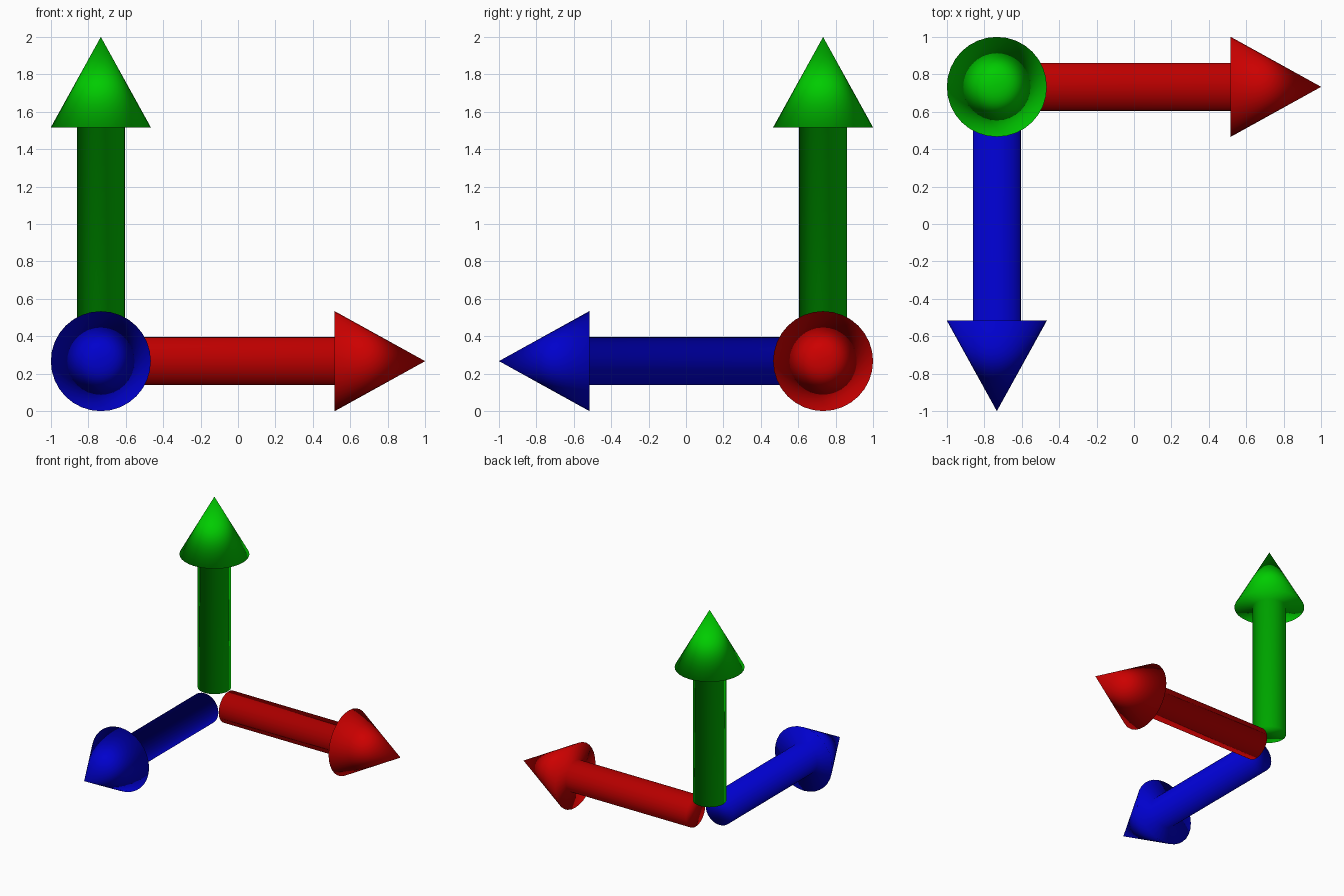
import bpy
import bmesh
import math
from mathutils import Vector

if "Cube" in bpy.data.objects:
    bpy.data.objects.remove(bpy.data.objects["Cube"])

ORIGIN = Vector((-0.733, 0.733, 0.267))
SHAFT_R, HEAD_R = 0.128, 0.267
START, NECK, TIP = 0.13, 1.25, 1.733   # distances along each arrow
SIDES = 32


def arrow(name, direction, color):
    bm = bmesh.new()

    # rings: shaft end, shaft top, head rim
    rings = []
    for r, z in ((SHAFT_R, START), (SHAFT_R, NECK), (HEAD_R, NECK)):
        angles = [2 * math.pi * i / SIDES for i in range(SIDES)]
        rings.append([bm.verts.new((r * math.cos(a), r * math.sin(a), z)) for a in angles])
    tip = bm.verts.new((0, 0, TIP))

    # shaft end cap, shaft wall and underside of head, pointed head
    bm.faces.new(reversed(rings[0]))
    for i in range(SIDES):
        j = (i + 1) % SIDES
        for low, high in zip(rings, rings[1:]):
            bm.faces.new((low[i], low[j], high[j], high[i]))
        bm.faces.new((rings[2][i], rings[2][j], tip))

    # the whole arrow is one skin, smoothed across its edges
    for f in bm.faces:
        f.smooth = True
    mesh = bpy.data.meshes.new(name)
    bm.to_mesh(mesh)
    bm.free()

    mat = bpy.data.materials.new(name + "_paint")
    mat.diffuse_color = color
    mat.use_nodes = True
    mat.node_tree.nodes["Principled BSDF"].inputs["Base Color"].default_value = mat.diffuse_color
    mesh.materials.append(mat)
    obj = bpy.data.objects.new(name, mesh)
    obj.location = ORIGIN
    obj.rotation_euler = Vector(direction).to_track_quat('Z', 'Y').to_euler()
    bpy.context.collection.objects.link(obj)


# three arrows at right angles
arrow("right_arrow", (1, 0, 0), (0.604, 0, 0, 1))
arrow("up_arrow", (0, 0, 1), (0, 0.604, 0, 1))
arrow("front_arrow", (0, -1, 0), (0, 0, 0.604, 1))
